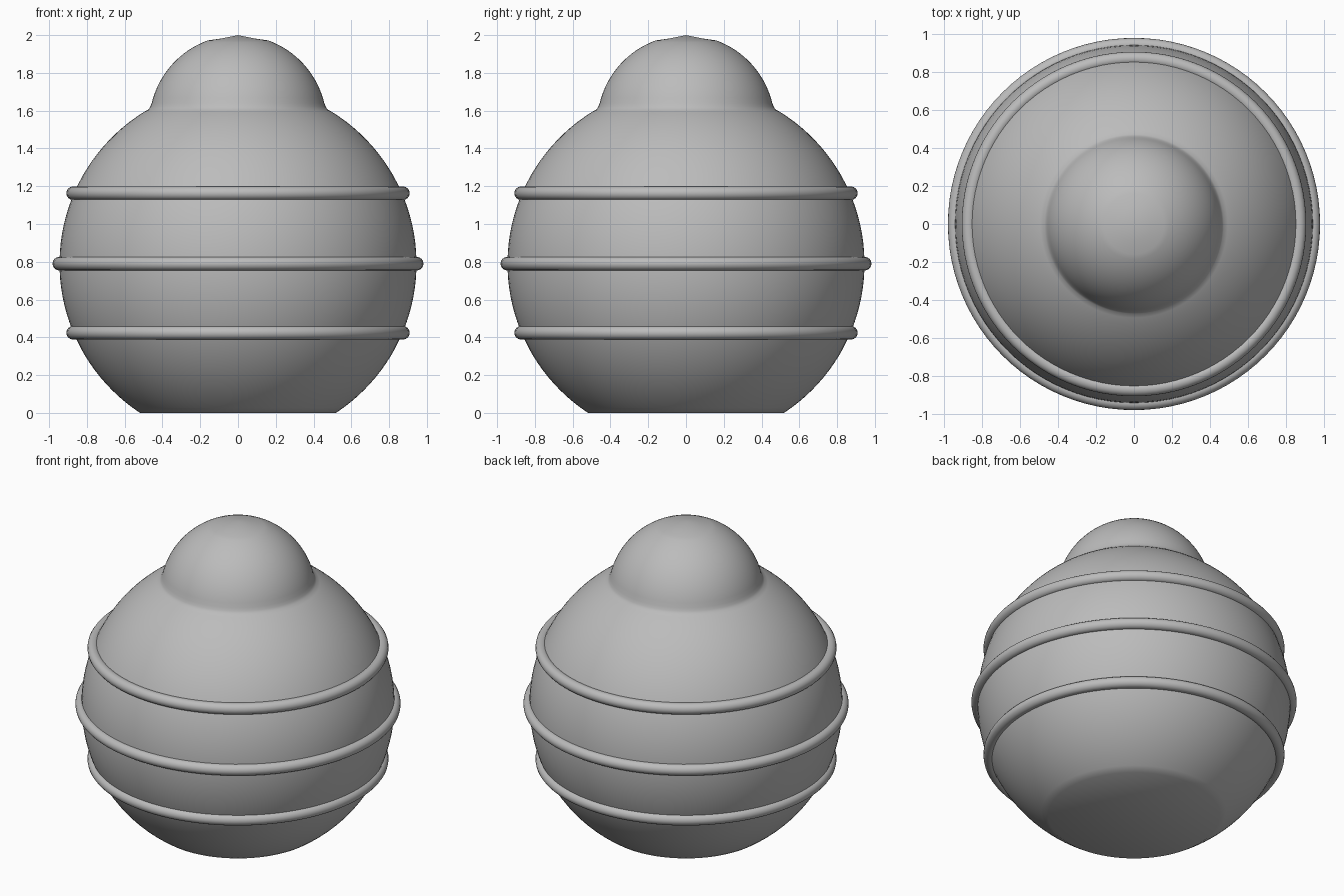
import bpy, bmesh, math

if "Cube" in bpy.data.objects:
    bpy.data.objects.remove(bpy.data.objects["Cube"])

grey = bpy.data.materials.new("plain grey")
grey.diffuse_color = (0.5, 0.5, 0.5, 1)
grey.use_nodes = True
grey.node_tree.nodes["Principled BSDF"].inputs["Base Color"].default_value = grey.diffuse_color


def lathe(name, profile, steps=96):
    """Spin an (r, z) profile around the z axis."""
    bm = bmesh.new()
    verts = [bm.verts.new((r, 0, z)) for r, z in profile]
    edges = [bm.edges.new(pair) for pair in zip(verts, verts[1:])]
    bmesh.ops.spin(bm, geom=verts + edges, cent=(0, 0, 0), axis=(0, 0, 1),
                   angle=math.tau, steps=steps)
    bmesh.ops.remove_doubles(bm, verts=bm.verts, dist=1e-4)
    bmesh.ops.recalc_face_normals(bm, faces=bm.faces)
    mesh = bpy.data.meshes.new(name)
    bm.to_mesh(mesh)
    bm.free()
    mesh.materials.append(grey)
    obj = bpy.data.objects.new(name, mesh)
    bpy.context.collection.objects.link(obj)
    smooth(obj)


def smooth(obj):
    bpy.ops.object.select_all(action='DESELECT')
    obj.select_set(True)
    bpy.context.view_layer.objects.active = obj
    bpy.ops.object.shade_smooth_by_angle(angle=math.radians(40))


def arc(radius, centre, z0, z1, count):
    """Points on a sphere outline between two heights."""
    a0 = math.asin((z0 - centre) / radius)
    a1 = math.asin((z1 - centre) / radius)
    angles = [a0 + (a1 - a0) * i / count for i in range(count + 1)]
    return [(radius * math.cos(a), centre + radius * math.sin(a)) for a in angles]


# Round body with a flat base, a soft neck crease and a domed knob
CENTRE, RADIUS = 0.79, 0.945
profile = [(0, 0)] + arc(RADIUS, CENTRE, 0, 1.595, 40)
profile += [(0.473, 1.607), (0.464, 1.622)]
profile += arc(0.47, 1.53, 1.64, 1.972, 16) + [(0.09, 1.982), (0, 2.0)]
lathe("body", profile)

# Three raised hoops
for name, z, major in (("lower_hoop", 0.424, 0.873),
                       ("middle_hoop", 0.79, 0.946),
                       ("upper_hoop", 1.163, 0.873)):
    bpy.ops.mesh.primitive_torus_add(location=(0, 0, z), major_radius=major,
                                     minor_radius=0.036, major_segments=96,
                                     minor_segments=16)
    hoop = bpy.context.object
    hoop.name = name
    hoop.data.materials.append(grey)
    smooth(hoop)
